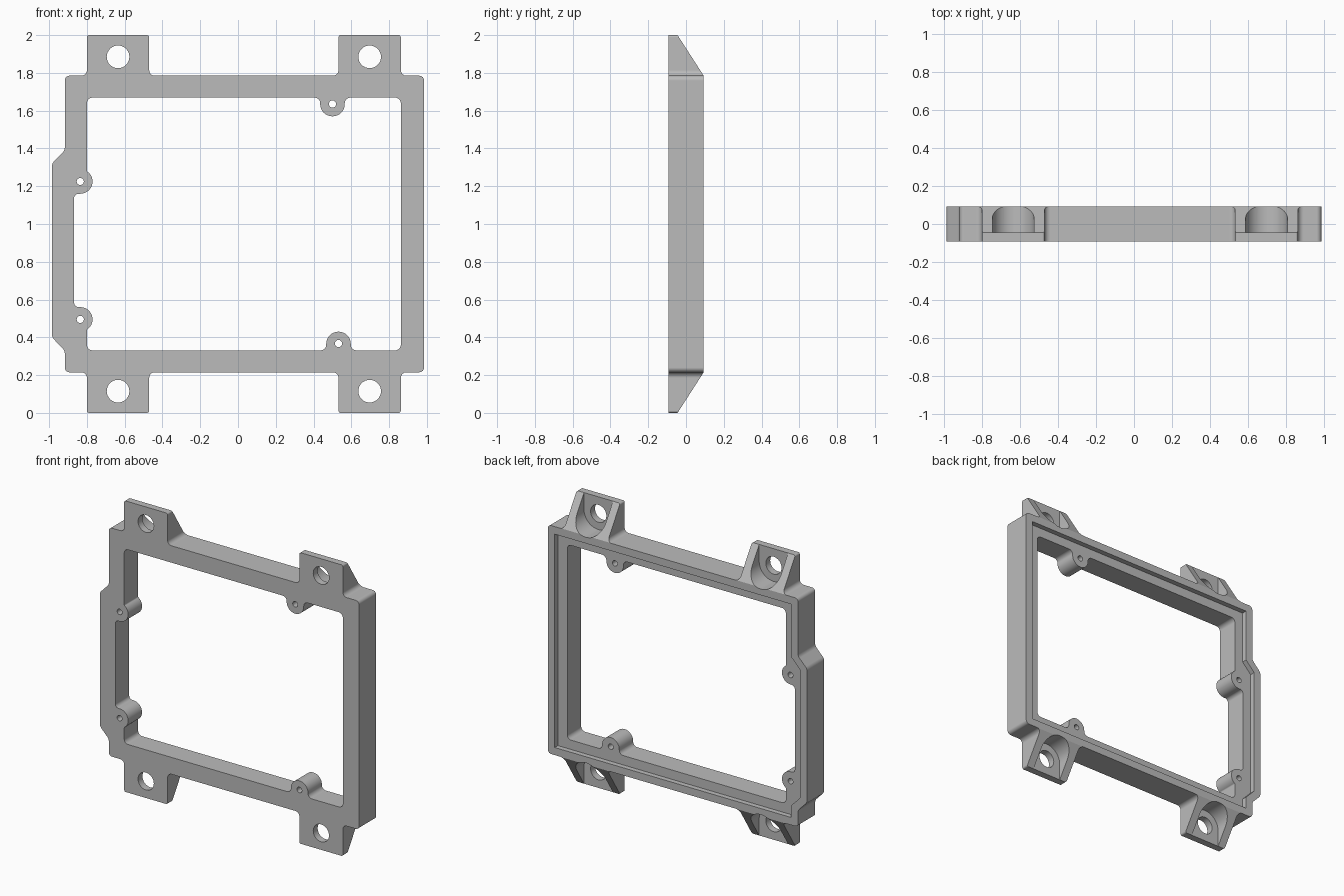
import bpy
import bmesh
from math import atan2, cos, sin, tan, pi, radians
from mathutils import Vector

if "Cube" in bpy.data.objects:
    bpy.data.objects.remove(bpy.data.objects["Cube"])

HALF = 0.093      # half the frame depth
FLOOR = -0.045    # back of the thin mounting plates

grey = bpy.data.materials.new("plain grey")
grey.use_nodes = True
colour = (0.5, 0.5, 0.5, 1)
grey.diffuse_color = colour
grey.node_tree.nodes["Principled BSDF"].inputs["Base Color"].default_value = colour


def rounded(corners, steps=8):
    """Turn (x, z, radius) corners into a filleted outline."""
    out = []
    for i, (x, z, r) in enumerate(corners):
        p = Vector((x, z))
        if r == 0:
            out.append(p)
            continue
        u = (Vector(corners[i - 1][:2]) - p).normalized()
        v = (Vector(corners[(i + 1) % len(corners)][:2]) - p).normalized()
        half = u.angle(v) / 2
        centre = p + (u + v).normalized() * r / sin(half)
        s = p + u * r / tan(half) - centre
        e = p + v * r / tan(half) - centre
        start = atan2(s.y, s.x)
        sweep = (atan2(e.y, e.x) - start + pi) % (2 * pi) - pi
        for k in range(steps + 1):
            a = start + sweep * k / steps
            out.append(centre + Vector((cos(a), sin(a))) * r)
    return out


def circle(x, z, r, n=32):
    return [Vector((x + r * cos(2 * pi * k / n), z + r * sin(2 * pi * k / n)))
            for k in range(n)]


def flip(corners, middle):
    """Mirror corners in height, keeping the path direction."""
    return [(x, 2 * middle - z, r) for x, z, r in reversed(corners)]


def prism(name, outline, low, high, along_x=False):
    """Extrude an outline along y, or along x for a side profile."""
    bm = bmesh.new()
    place = (lambda p: (low, p[0], p[1])) if along_x else (lambda p: (p[0], low, p[1]))
    face = bm.faces.new([bm.verts.new(place(p)) for p in outline])
    new = bmesh.ops.extrude_face_region(bm, geom=[face])["geom"]
    shift = (high - low, 0, 0) if along_x else (0, high - low, 0)
    bmesh.ops.translate(bm, vec=shift, verts=[v for v in new if isinstance(v, bmesh.types.BMVert)])
    bmesh.ops.recalc_face_normals(bm, faces=bm.faces)
    mesh = bpy.data.meshes.new(name)
    bm.to_mesh(mesh)
    bm.free()
    mesh.materials.append(grey)
    ob = bpy.data.objects.new(name, mesh)
    bpy.context.collection.objects.link(ob)
    return ob


def combine(target, tool, operation="DIFFERENCE"):
    """Apply a boolean and remove its tool."""
    tool.hide_render = True
    mod = target.modifiers.new("cut", "BOOLEAN")
    mod.operation = operation
    mod.solver = "EXACT"
    mod.object = tool
    bpy.context.view_layer.objects.active = target
    bpy.ops.object.modifier_apply(modifier=mod.name)
    bpy.data.objects.remove(tool)


# Outer outline: top edge with two tabs, side bulge, mirrored bottom edge
top = [(0.985, 1.785, 0.025)]
for left, right in ((0.532, 0.862), (-0.80, -0.47)):
    top += [(right, 1.785, 0.03), (right, 2, 0.012), (left, 2, 0.012), (left, 1.785, 0.03)]
top.append((-0.917, 1.785, 0.025))
BULGE = 0.86
bulge = [(-0.917, 1.39, 0.04), (-0.985, 1.32, 0.04)]
frame = prism("mounting_frame", rounded(top + bulge + flip(bulge, BULGE) + flip(top, 1)), -HALF, 0.13)

# Sloped backs of the tabs
slope = [(-0.2, 2.241), (HALF, 1.786), (HALF, 0.214), (-0.2, -0.241)]
combine(frame, prism("side_profile", slope, -1.5, 1.5, True), "INTERSECT")


# Inner opening with screw bosses standing into it
def edge_boss(x):
    return [(x + 0.065, 1.669, 0.03), (x + 0.065, 1.57, 0.0645),
            (x - 0.065, 1.57, 0.0645), (x - 0.065, 1.669, 0.03)]


side_boss = [(-0.80, 1.279, 0.01)]
for k in range(13):
    a = radians(45 - 135 * k / 12)
    side_boss.append((-0.835 + 0.065 * cos(a), 1.225 + 0.065 * sin(a), 0))
side_boss.append((-0.868, 1.16, 0.025))
upper = [(0.862, 1.669, 0.03)] + edge_boss(0.5) + [(-0.80, 1.669, 0.03)]
lower = [(0.862, 1.669, 0.03)] + edge_boss(0.532) + [(-0.80, 1.669, 0.03)]
opening = upper + side_boss + flip(side_boss, BULGE) + flip(lower, 1)
combine(frame, prism("opening", rounded(opening), -0.3, 0.3))

# Stepped ledge around the back of the opening
step_top = [(0.933, 1.733, 0), (-0.865, 1.733, 0)]
step_bulge = [(-0.865, 1.37, 0), (-0.933, 1.30, 0)]
ledge = step_top + step_bulge + flip(step_bulge, BULGE) + flip(step_top, 1)
combine(frame, prism("ledge", rounded(ledge), 0.058, 0.3))

# Open pockets and bolt holes in the four tabs
for x in (-0.635, 0.697):
    pocket = [(x + 0.11, 2.1, 0), (x - 0.11, 2.1, 0),
              (x - 0.11, 1.775, 0.1095), (x + 0.11, 1.775, 0.1095)]
    for shape in (pocket, flip(pocket, 1)):
        combine(frame, prism("pocket", rounded(shape, 14), FLOOR, 0.3))
    for z in (0.115, 1.885):
        combine(frame, prism("bolt_hole", circle(x, z, 0.06), -0.3, 0.3))

# Small screw holes in the bosses
for x, z in ((-0.835, 1.225), (-0.835, 0.495), (0.5, 1.635), (0.532, 0.367)):
    combine(frame, prism("screw_hole", circle(x, z, 0.019, 20), -0.3, 0.3))

# Smooth fillets, crisp edges
bpy.ops.object.select_all(action="DESELECT")
frame.select_set(True)
bpy.context.view_layer.objects.active = frame
bpy.ops.object.shade_smooth_by_angle(angle=radians(30))
weighted = frame.modifiers.new("even_shading", "WEIGHTED_NORMAL")
weighted.keep_sharp = True
